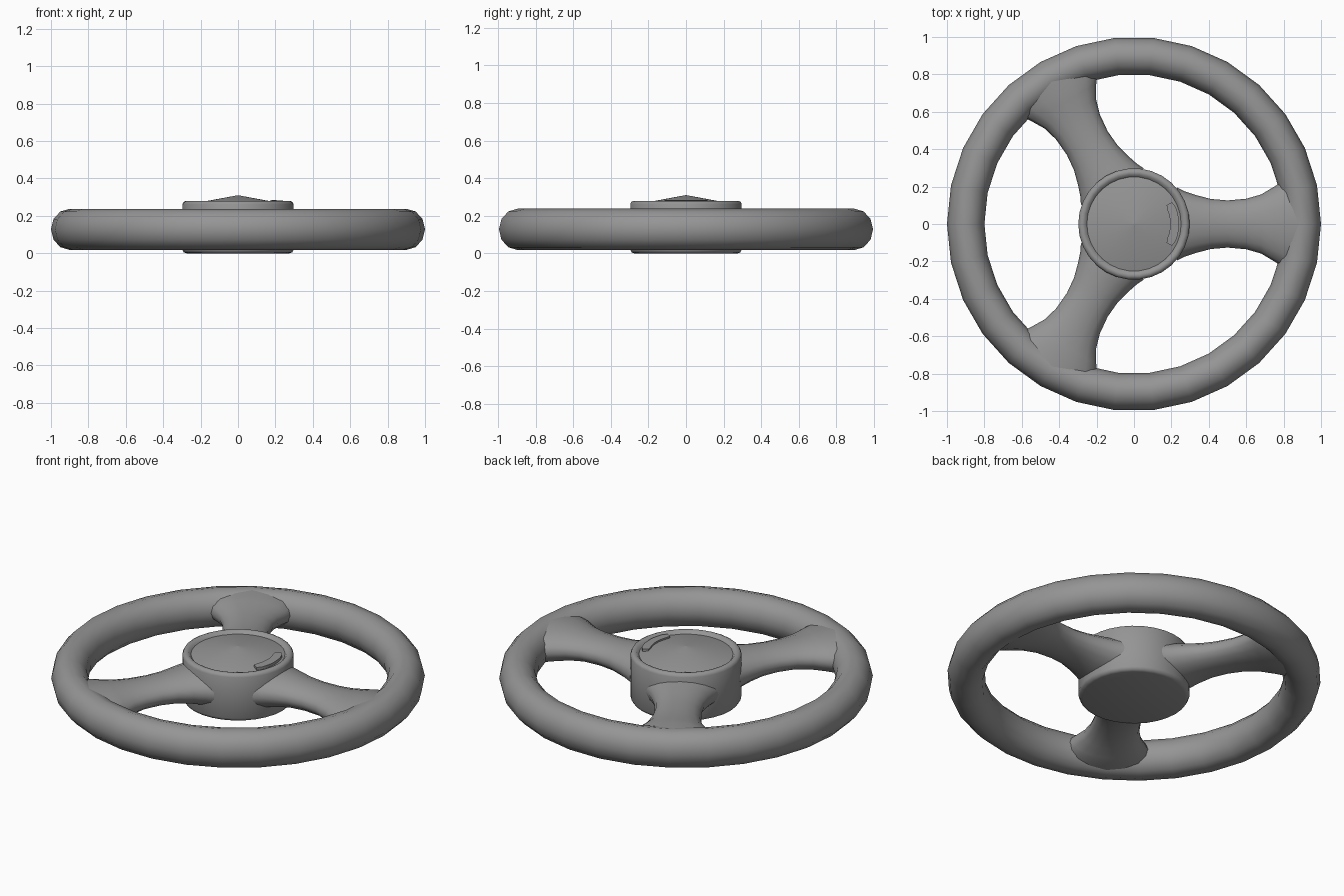
import bpy, bmesh, math
from mathutils import Vector, Matrix

cube = bpy.data.objects.get("Cube")
if cube:
    bpy.data.objects.remove(cube, do_unlink=True)

# One grey material for everything
grey = bpy.data.materials.new("mid_grey")
grey.use_nodes = True
grey.diffuse_color = (0.3, 0.3, 0.3, 1)
grey.node_tree.nodes["Principled BSDF"].inputs["Base Color"].default_value = (0.3, 0.3, 0.3, 1)


def finish(obj, angle):
    """Assign the material and smooth shading."""
    obj.data.materials.clear()
    obj.data.materials.append(grey)
    bpy.ops.object.select_all(action='DESELECT')
    obj.select_set(True)
    bpy.context.view_layer.objects.active = obj
    bpy.ops.object.shade_smooth_by_angle(angle=math.radians(angle))


def loft(name, rings, angle, closed_ends=True):
    """Skin a list of point rings into a tube."""
    bm = bmesh.new()
    loops = [[bm.verts.new(p) for p in ring] for ring in rings]
    n = len(loops[0])
    for a, b in zip(loops, loops[1:]):
        for i in range(n):
            j = (i + 1) % n
            bm.faces.new((a[i], a[j], b[j], b[i]))
    if closed_ends:
        bm.faces.new(loops[0])
        bm.faces.new(loops[-1])
    bmesh.ops.remove_doubles(bm, verts=bm.verts, dist=1e-5)
    bmesh.ops.recalc_face_normals(bm, faces=bm.faces)
    mesh = bpy.data.meshes.new(name)
    bm.to_mesh(mesh)
    bm.free()
    obj = bpy.data.objects.new(name, mesh)
    bpy.context.collection.objects.link(obj)
    finish(obj, angle)
    return obj


def circle(r, z, n=30):
    return [(r * math.cos(2 * math.pi * i / n), r * math.sin(2 * math.pi * i / n), z)
            for i in range(n)]


# Outer grip ring
bpy.ops.mesh.primitive_torus_add(major_segments=30, minor_segments=12,
                                 major_radius=0.9, minor_radius=0.1,
                                 location=(0, 0, 0.128))
rim = bpy.context.object
rim.name = rim.data.name = "rim"
rim.data.transform(Matrix.Diagonal((1, 1, 1.1, 1)))
finish(rim, 50)

# Hub drum with a raised lip and a shallow conical cap
profile = [(0.275, 0), (0.29, 0.005), (0.298, 0.02), (0.298, 0.262), (0.292, 0.274),
           (0.28, 0.28), (0.265, 0.278), (0.252, 0.263), (0.245, 0.265), (0.002, 0.31)]
loft("hub", [circle(r, z) for r, z in profile], 50)

# Three flared spokes: distance from centre, half width, half height, mid height
sections = [(0.23, 0.195, 0.105, 0.138), (0.27, 0.175, 0.1, 0.14), (0.33, 0.155, 0.09, 0.145),
            (0.41, 0.134, 0.078, 0.147), (0.5, 0.126, 0.073, 0.147), (0.6, 0.135, 0.073, 0.146),
            (0.68, 0.158, 0.08, 0.142), (0.75, 0.2, 0.09, 0.138), (0.8, 0.232, 0.098, 0.134),
            (0.88, 0.25, 0.1, 0.132)]
for k, side in enumerate(("right", "back", "front")):
    turn = Matrix.Rotation(math.radians(120 * k), 3, 'Z')
    rings = []
    for r, w, h, z in sections:
        rings.append([turn @ Vector((r, w * math.cos(t), z + h * math.sin(t)))
                      for t in (2 * math.pi * i / 16 for i in range(16))])
    loft(side + "_spoke", rings, 50)

# Small raised arc on the cap
rings = []
for i in range(9):
    a = math.radians(-30 + 7.5 * i)
    trim = 0.007 if i in (0, 8) else 0
    rings.append([(r * math.cos(a), r * math.sin(a), z) for r, z in
                  ((0.194 + trim, 0.255), (0.241 - trim, 0.255),
                   (0.241 - trim, 0.282), (0.194 + trim, 0.284))])
loft("cap_arc", rings, 40)
